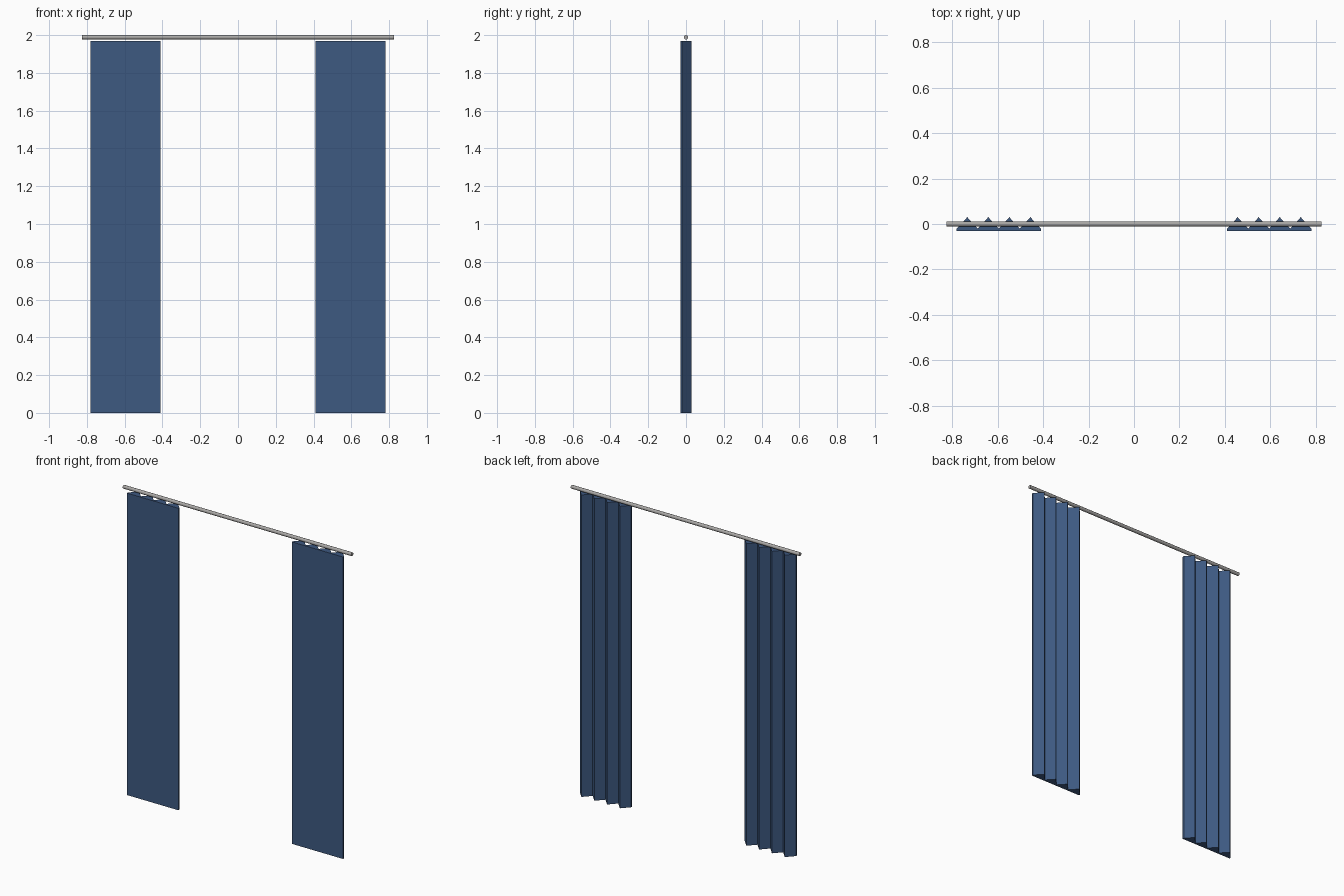
import bpy
import bmesh
from math import pi

cube = bpy.data.objects.get("Cube")
if cube:
    bpy.data.objects.remove(cube, do_unlink=True)

HEIGHT = 1.97
INNER, OUTER = 0.41, 0.78
FRONT, VALLEY, PEAK = -0.03, -0.02, 0.03
PLEATS = 4
ROD_RADIUS = 0.0115


def make_material(name, color):
    mat = bpy.data.materials.new(name)
    mat.use_nodes = True
    mat.diffuse_color = color
    mat.node_tree.nodes["Principled BSDF"].inputs["Base Color"].default_value = color
    return mat


def add_object(name, bm, mat):
    mesh = bpy.data.meshes.new(name)
    bmesh.ops.recalc_face_normals(bm, faces=bm.faces)
    bm.to_mesh(mesh)
    bm.free()
    mesh.materials.append(mat)
    obj = bpy.data.objects.new(name, mesh)
    bpy.context.collection.objects.link(obj)
    return obj


def curtain(name, side, mat):
    # Flat front with a pleated zigzag back, extruded upward
    step = (OUTER - INNER) / (2 * PLEATS)
    outline = [(OUTER, FRONT), (INNER, FRONT)]
    outline += [(INNER + i * step, PEAK if i % 2 else VALLEY)
                for i in range(2 * PLEATS + 1)]
    bm = bmesh.new()
    base = bm.faces.new([bm.verts.new((side * x, y, 0)) for x, y in outline])
    top = bmesh.ops.extrude_face_region(bm, geom=[base], use_keep_orig=True)
    verts = [v for v in top["geom"] if isinstance(v, bmesh.types.BMVert)]
    bmesh.ops.translate(bm, verts=verts, vec=(0, 0, HEIGHT))
    return add_object(name, bm, mat)


fabric = make_material("blue fabric", (0.047, 0.1, 0.22, 1))
metal = make_material("grey metal", (0.4, 0.39, 0.38, 1))

curtain("left_curtain", 1, fabric)
curtain("right_curtain", -1, fabric)

# Curtain rod
bpy.ops.mesh.primitive_cylinder_add(vertices=12, radius=ROD_RADIUS, depth=1.65,
                                    location=(0, 0, 2 - ROD_RADIUS),
                                    rotation=(0, pi / 2, 0))
rod = bpy.context.object
rod.name = "curtain_rod"
rod.data.materials.append(metal)
bpy.ops.object.shade_smooth_by_angle()
